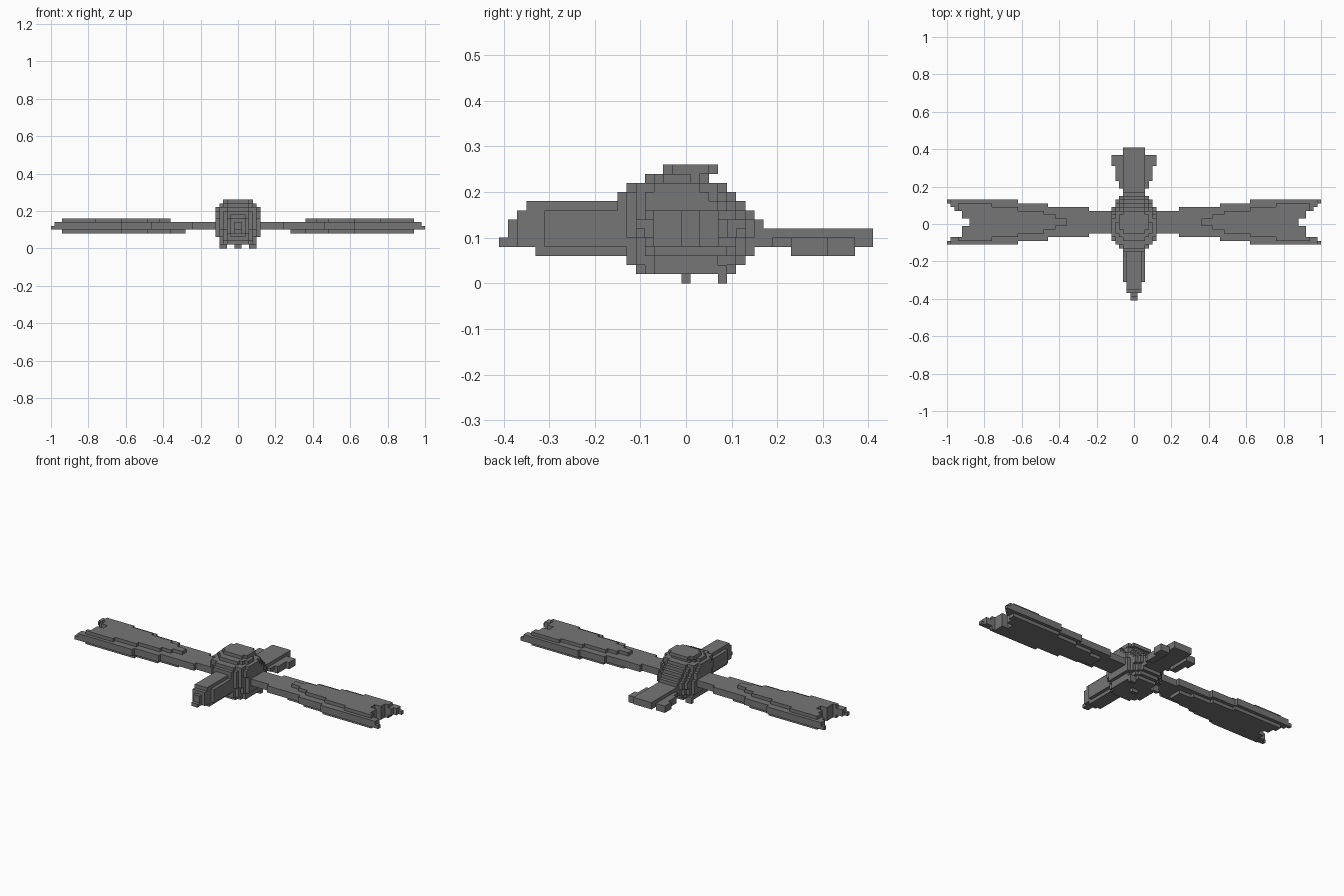
import bpy
import bmesh

old = bpy.data.objects.get("Cube")
if old:
    bpy.data.objects.remove(old, do_unlink=True)

V = 0.02  # edge length of one block

grey = bpy.data.materials.new("plain grey")
grey.use_nodes = True
COLOUR = (0.18, 0.18, 0.18, 1)
grey.diffuse_color = COLOUR
grey.node_tree.nodes["Principled BSDF"].inputs["Base Color"].default_value = COLOUR


def blocks(name, inside, xr, yr, zr):
    """Block surface of a rule inside(x, y, z), tested at cell centres."""
    cells = set()
    for i in range(round(xr[0] / V), round(xr[1] / V)):
        for j in range(round(yr[0] / V), round(yr[1] / V) + 1):
            for k in range(round(zr[0] / V), round(zr[1] / V)):
                if inside((i + .5) * V, j * V, (k + .5) * V):
                    cells.add((i, j, k))
    bm = bmesh.new()
    corners = {}

    def corner(c):
        if c not in corners:
            corners[c] = bm.verts.new((c[0] * V, (c[1] - .5) * V, c[2] * V))
        return corners[c]

    for cell in cells:
        for axis in range(3):
            u, w = (axis + 1) % 3, (axis + 2) % 3
            for side in (0, 1):
                near = list(cell)
                near[axis] += 2 * side - 1
                if tuple(near) in cells:
                    continue
                quad = []
                for a, b in ((0, 0), (1, 0), (1, 1), (0, 1)):
                    c = list(cell)
                    c[axis] += side
                    c[u] += a
                    c[w] += b
                    quad.append(corner(tuple(c)))
                bm.faces.new(quad if side else quad[::-1])
    bmesh.ops.dissolve_limit(bm, angle_limit=.01, verts=bm.verts, edges=bm.edges)
    mesh = bpy.data.meshes.new(name)
    bm.to_mesh(mesh)
    bm.free()
    mesh.materials.append(grey)
    obj = bpy.data.objects.new(name, mesh)
    bpy.context.collection.objects.link(obj)
    return obj


def step(table, t):
    """Value of the last table row that starts at or before t."""
    value = table[0][1:]
    for row in table:
        if row[0] <= t:
            value = row[1:]
    return value


# rounded body: layer bottom, front, back, half width
BODY = [(.02, -.11, .11, .10), (.04, -.13, .13, .10), (.06, -.13, .15, .12),
        (.10, -.15, .17, .12), (.14, -.15, .15, .12), (.16, -.15, .13, .12),
        (.18, -.15, .11, .12), (.20, -.13, .09, .12), (.22, -.09, .05, .10),
        (.24, -.05, .07, .08)]


def body(x, y, z):
    front, back, half = step(BODY, z)
    mid, reach = (front + back) / 2, (back - front) / 2
    return abs(x / half) ** 2.5 + abs((y - mid) / reach) ** 2.5 <= 1


blocks("body", body, (-.12, .12), (-.16, .18), (.02, .26))

# nose boom: start, half width, bottom, top
NOSE = [(-.41, .02, .08, .10), (-.39, .02, .08, .14), (-.37, .04, .08, .16),
        (-.35, .04, .08, .18), (-.33, .04, .06, .18), (-.30, .06, .06, .18)]


def nose(x, y, z):
    half, low, high = step(NOSE, y)
    if z > .16 or z < .08:
        half = min(half, .04)
    return abs(x) < half and low < z < high


blocks("nose", nose, (-.06, .06), (-.40, -.08), (.06, .18))

# tail plate with drooping side flaps: start, half width
TAIL = [(.1, .06), (.19, .08), (.23, .10), (.31, .12), (.37, .06)]


def tail(x, y, z):
    half = step(TAIL, y)[0]
    low, high = (.08, .12) if abs(x) < .06 else (.06, .10)
    if y < .23:
        low = .08
    return abs(x) < half and low < z < high


blocks("tail", tail, (-.12, .12), (.12, .40), (.06, .12))

# wings: outer outline, thick core and forked tip
EDGE = [(0, .06), (.24, .08), (.46, .10), (.62, .12)]
TOP = [(0, 0), (.36, .02), (.42, .04), (.48, .06), (.62, .08), (.76, .10)]
BASE = [(0, 0), (.28, .04), (.36, .06), (.48, .08), (.62, .10)]
TIP = [(0, .88), (.03, .92), (.07, .96), (.09, .98), (.11, 1)]


def wing(x, y, z):
    x, y = abs(x), abs(y - .01)
    end = step(TIP, y)[0]
    if z > .14:
        return y < step(TOP, x)[0] and x < min(end, .94)
    if z < .10:
        return y < step(BASE, x)[0] and x < min(end, .94)
    if z > .12:
        end = min(end, .98)
    return y < step(EDGE, x)[0] and x < end


for side, span in (("left", (.08, 1)), ("right", (-1, -.08))):
    blocks(side + "_wing", wing, span, (-.14, .16), (.08, .16))


# three small feet under the body
def feet(x, y, z):
    if abs(x) < .02:
        return abs(y) < .01
    return .06 < abs(x) < .10 and abs(y - .08) < .01


blocks("feet", feet, (-.10, .10), (-.02, .10), (0, .04))
